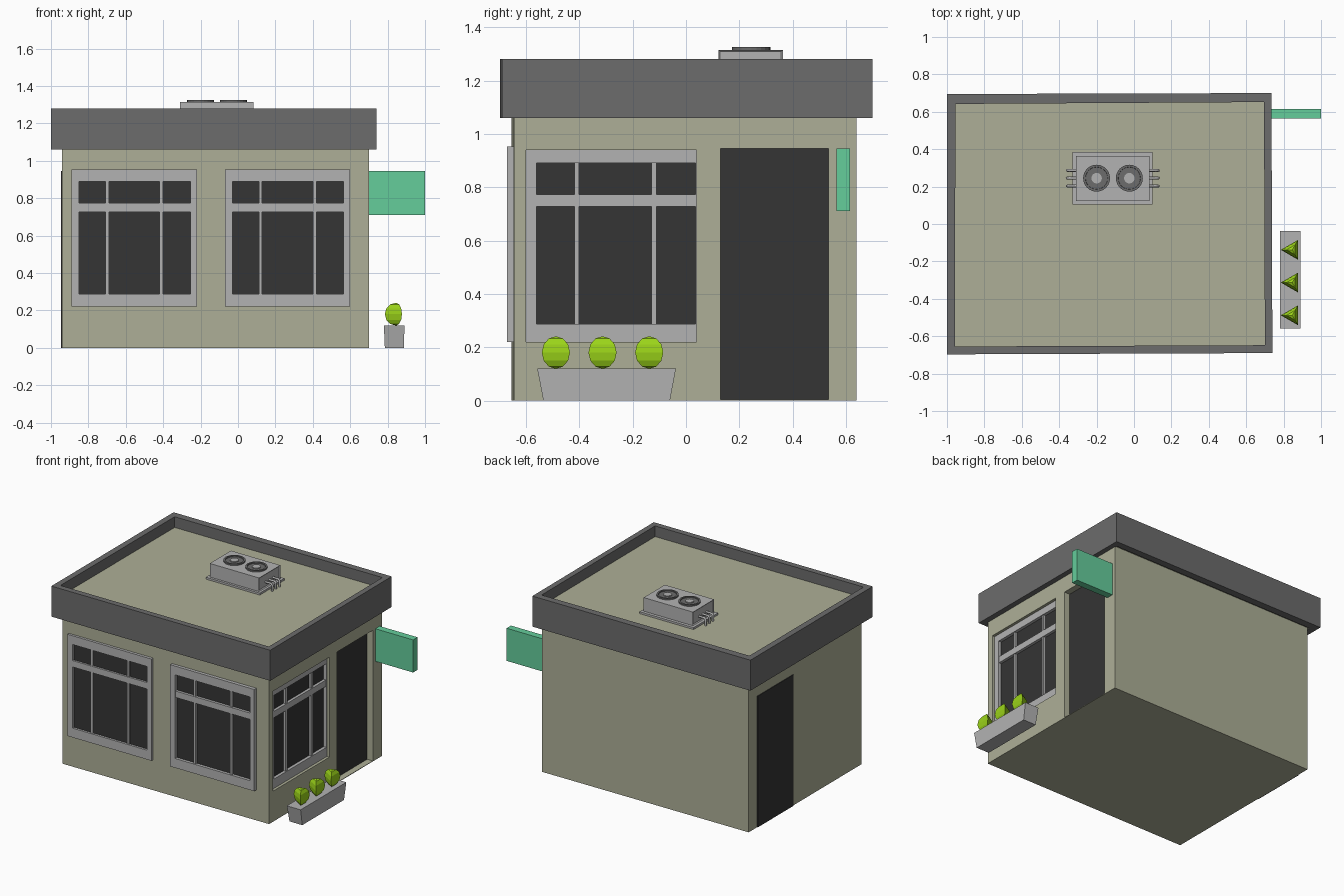
import bpy, bmesh, math
from mathutils import Vector, Matrix

if "Cube" in bpy.data.objects:
    bpy.data.objects.remove(bpy.data.objects["Cube"])


def mat(name, rgb):
    m = bpy.data.materials.new(name)
    m.diffuse_color = (*rgb, 1)
    m.use_nodes = True
    m.node_tree.nodes["Principled BSDF"].inputs["Base Color"].default_value = m.diffuse_color
    return m


BEIGE = mat("wall_beige", (0.42, 0.43, 0.31))
DARK = mat("dark_grey", (0.15, 0.15, 0.15))
BLACK = mat("glass_black", (0.035, 0.035, 0.035))
GREEN = mat("sign_green", (0.13, 0.61, 0.33))
LIME = mat("leaf_lime", (0.33, 0.66, 0.01))
GREY = mat("light_grey", (0.45, 0.45, 0.45))


def finish(name, bm, material):
    bmesh.ops.recalc_face_normals(bm, faces=bm.faces)
    me = bpy.data.meshes.new(name)
    bm.to_mesh(me)
    bm.free()
    ob = bpy.data.objects.new(name, me)
    bpy.context.collection.objects.link(ob)
    if material:
        me.materials.append(material)
    return ob


def loft(name, lower, upper, z0, z1, material):
    """Solid between two outlines with the same point count."""
    bm = bmesh.new()
    a = [bm.verts.new((x, y, z0)) for x, y in lower]
    b = [bm.verts.new((x, y, z1)) for x, y in upper]
    bm.faces.new(a)
    bm.faces.new(b)
    n = len(a)
    for i in range(n):
        j = (i + 1) % n
        bm.faces.new((a[i], a[j], b[j], b[i]))
    return finish(name, bm, material)


def rect(x0, x1, y0, y1):
    return [(x0, y0), (x1, y0), (x1, y1), (x0, y1)]


def box(name, x0, x1, y0, y1, z0, z1, material=None):
    r = rect(x0, x1, y0, y1)
    return loft(name, r, r, z0, z1, material)


def ring(name, outer, inner, d0, d1, material, place):
    """Frame between two outlines, from depth d0 to d1; place maps to 3D."""
    bm = bmesh.new()
    v = [[bm.verts.new(place(p[0], p[1], d)) for p in loop]
         for loop, d in ((outer, d0), (outer, d1), (inner, d1), (inner, d0))]
    n = len(outer)
    for k in range(4):
        for i in range(n):
            j = (i + 1) % n
            m = (k + 1) % 4
            bm.faces.new((v[k][i], v[k][j], v[m][j], v[m][i]))
    return finish(name, bm, material)


def cut(target, x0, x1, y0, y1, z0, z1):
    c = box("cutter", x0, x1, y0, y1, z0, z1, BEIGE)
    mod = target.modifiers.new("cut", 'BOOLEAN')
    mod.object, mod.operation, mod.solver = c, 'DIFFERENCE', 'EXACT'
    bpy.context.view_layer.objects.active = target
    bpy.ops.object.modifier_apply(modifier=mod.name)
    bpy.data.objects.remove(c)


# building body with recessed doorway and side window opening
plan = [(-0.942, -0.655), (0.70, -0.646), (0.70, 0.64), (-0.942, 0.632)]
body = loft("building_body", plan, plan, 0, 1.20, BEIGE)
cut(body, 0.65, 0.80, 0.13, 0.535, 0.004, 0.945)
cut(body, 0.655, 0.80, -0.60, 0.04, 0.22, 0.94)

# doors
box("right_door", 0.645, 0.655, 0.13, 0.535, 0.004, 0.945, BLACK)
box("left_door", -0.947, -0.93, 0.13, 0.535, 0, 0.945, BLACK)

# roof deck and parapet
outer = [(-1, -0.697), (0.74, -0.69), (0.735, 0.70), (-1, 0.695)]
inner = [(-0.957, -0.655), (0.70, -0.648), (0.695, 0.652), (-0.955, 0.642)]
loft("roof_deck", inner, inner, 1.065, 1.203, BEIGE)
ring("parapet", outer, inner, 1.06, 1.28, DARK, lambda x, y, d: (x, y, d))


# windows: u runs along the wall, d is the outward distance
def window(name, u0, face, back, place):
    u1 = u0 + 0.67
    glass = (u0 + 0.04, u1 - 0.035)

    def bar(part, a, b, z0, z1, d):
        ob = box(f"{name}_{part}", a, b, -d, -back, z0, z1,
                 BLACK if part == "glass" else GREY)
        for v in ob.data.vertices:
            v.co = place(v.co.x, v.co.z, -v.co.y)
        ob.data.update()

    ring(f"{name}_frame", rect(u0, u1, 0.22, 0.953),
         rect(*glass, 0.287, 0.89), back, face, GREY, place)
    bar("glass", *glass, 0.28, 0.895, back + 0.008)
    for i, c in enumerate((u0 + 0.19, u0 + 0.48)):
        bar(f"mullion_{i}", c - 0.009, c + 0.009, 0.287, 0.89, face - 0.006)
    bar("crossbar", *glass, 0.727, 0.773, face - 0.002)


def front(u, z, d):
    return (u, -d, z)


def right(u, z, d):
    return (d, u, z)


window("front_window_left", -0.89, 0.672, 0.648, front)
window("front_window_right", -0.07, 0.672, 0.643, front)
window("side_window", -0.60, 0.68, 0.65, right)

# hanging sign
box("sign_board", 0.695, 1.0, 0.565, 0.615, 0.71, 0.945, GREEN)

# planter with three-sided shrubs
loft("planter", rect(0.785, 0.887, -0.535, -0.06),
     rect(0.78, 0.89, -0.558, -0.038), 0, 0.12, GREY)
for i, y in enumerate((-0.488, -0.313, -0.138)):
    bm = bmesh.new()
    bmesh.ops.create_uvsphere(bm, u_segments=3, v_segments=6, radius=0.061)
    tip = min((v for v in bm.verts), key=lambda v: v.co.x)
    big = max(bm.verts, key=lambda v: v.co.xy.length)
    turn = math.pi - math.atan2(big.co.y, big.co.x)
    bmesh.ops.transform(bm, verts=bm.verts, matrix=Matrix.Translation(
        (0.846, y, 0.18)) @ Matrix.Rotation(turn, 4, 'Z'))
    finish(f"shrub_{i}", bm, LIME)

# rooftop cooling unit
box("cooler_base", -0.33, 0.10, 0.105, 0.385, 1.20, 1.217, GREY)
unit = box("cooler_body", -0.31, 0.083, 0.122, 0.363, 1.217, 1.315, GREY)
bm = bmesh.new()
bm.from_mesh(unit.data)
bm.normal_update()
ends = [f for f in bm.faces if abs(f.normal.x) > 0.9]
bmesh.ops.inset_individual(bm, faces=ends, thickness=0.009, depth=-0.006)
bm.to_mesh(unit.data)
bm.free()


def disc(name, x, y, r, z0, z1, material, n=24):
    pts = [(x + r * math.cos(2 * math.pi * i / n),
            y + r * math.sin(2 * math.pi * i / n)) for i in range(n)]
    return loft(name, pts, pts, z0, z1, material)


for i, x in enumerate((-0.20, -0.025)):
    fan = disc(f"fan_{i}", x, 0.245, 0.072, 1.313, 1.325, DARK)
    bm = bmesh.new()
    bm.from_mesh(fan.data)
    bm.normal_update()
    top = [f for f in bm.faces if f.normal.z > 0.9]
    bmesh.ops.inset_individual(bm, faces=top, thickness=0.012)
    bmesh.ops.inset_individual(bm, faces=top, thickness=0.001, depth=-0.007)
    bm.to_mesh(fan.data)
    bm.free()
    disc(f"fan_hub_{i}", x, 0.245, 0.028, 1.315, 1.324, GREY)

# bent pipes out of both ends of the unit
for side, x, s in (("right", 0.075, 1), ("left", -0.302, -1)):
    for i, y in enumerate((0.203, 0.245, 0.287)):
        cu = bpy.data.curves.new("pipe", 'CURVE')
        cu.dimensions = '3D'
        cu.bevel_depth, cu.bevel_resolution = 0.008, 1
        cu.use_fill_caps = True
        sp = cu.splines.new('POLY')
        pts = [(0, 1.255), (0.045, 1.255), (0.055, 1.245), (0.055, 1.20)]
        sp.points.add(len(pts) - 1)
        for p, (dx, z) in zip(sp.points, pts):
            p.co = (x + s * dx, y, z, 1)
        ob = bpy.data.objects.new(f"{side}_pipe_{i}", cu)
        bpy.context.collection.objects.link(ob)
        cu.materials.append(GREY)
